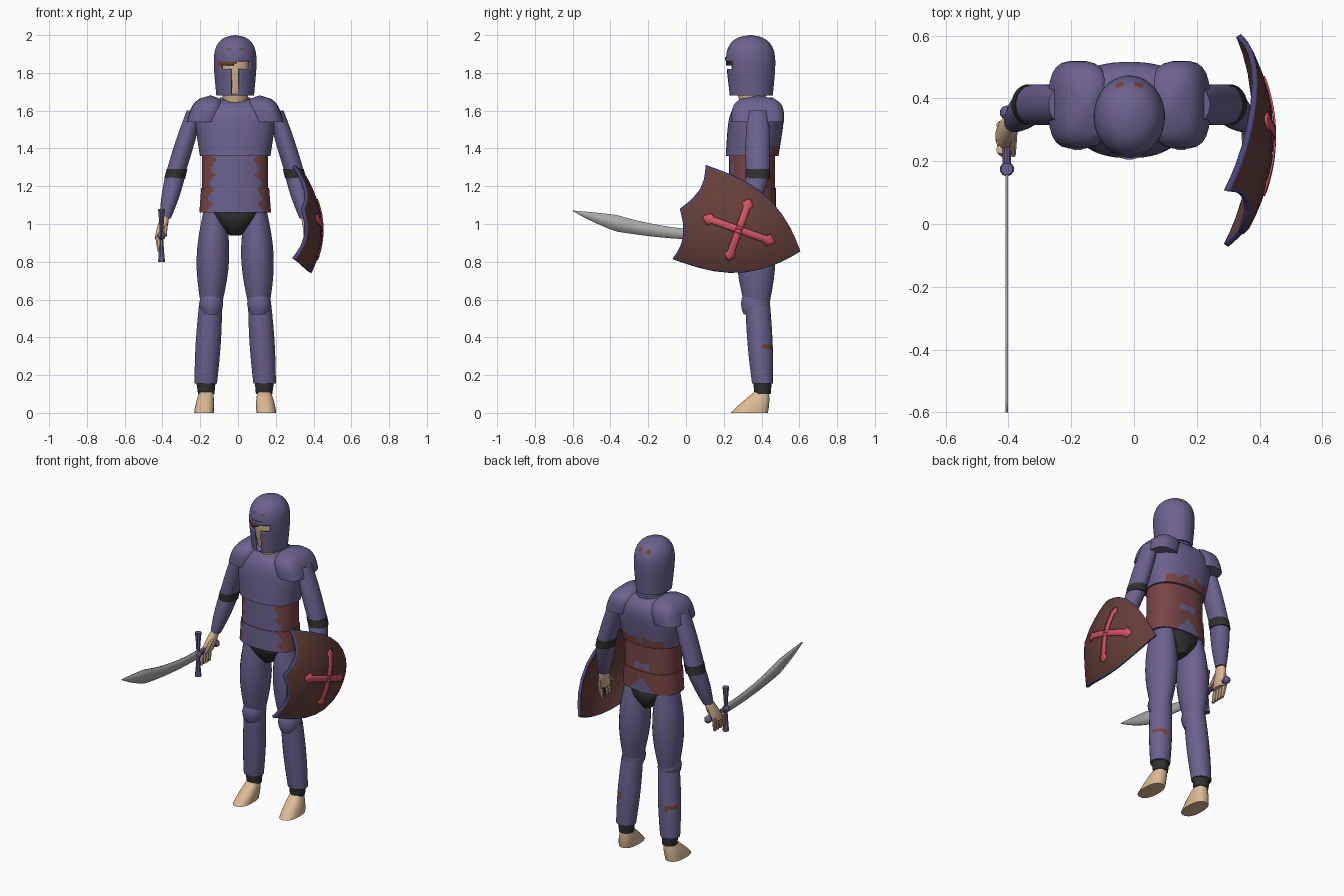
import bpy
import bmesh
import math

default_cube = bpy.data.objects.get("Cube")
if default_cube:
    bpy.data.objects.remove(default_cube, do_unlink=True)

BODY_X = -.015
BODY_Y = .35
ARM_Y = .38


def material(name, red, green, blue):
    new_material = bpy.data.materials.new(name)
    new_material.use_nodes = True
    new_material.diffuse_color = (red, green, blue, 1)
    shader = new_material.node_tree.nodes["Principled BSDF"]
    shader.inputs["Base Color"].default_value = (red, green, blue, 1)
    return new_material


ARMOUR = material("purple armour", .15, .12, .27)
SKIN = material("skin", .72, .49, .3)
DARK = material("dark cloth", .03, .03, .03)
RED = material("red cloth", .19, .06, .06)
LEATHER = material("shield brown", .13, .05, .04)
CROSS = material("cross red", .66, .09, .13)
STEEL = material("blade steel", .4, .4, .4)
RUST = material("rust", .17, .06, .03)
RIM = material("rim blue", .07, .06, .19)


def finish(name, mesh_builder, materials):
    bmesh.ops.recalc_face_normals(mesh_builder, faces=mesh_builder.faces)
    mesh = bpy.data.meshes.new(name)
    mesh_builder.to_mesh(mesh)
    mesh_builder.free()
    for item in materials:
        mesh.materials.append(item)
    part = bpy.data.objects.new(name, mesh)
    bpy.context.collection.objects.link(part)
    bpy.ops.object.select_all(action='DESELECT')
    part.select_set(True)
    bpy.context.view_layer.objects.active = part
    bpy.ops.object.shade_smooth_by_angle(angle=math.radians(40))
    return part


def thicken(part, thickness, offset=0):
    solid = part.modifiers.new("thickness", 'SOLIDIFY')
    solid.thickness = thickness
    solid.offset = offset


def mix(a, b, t):
    return a + (b - a) * t


def tube(name, materials, start, end, size, end_size=None, bulge=0, crown=0,
         corners=20, steps=8, power=2, rule=None, side=1):
    """Level oval rings from start to end; crown rounds off the end.
    The rule returns a material index for each face, or None for a hole."""
    end_size = end_size or size
    builder = bmesh.new()
    rings = []
    for step in range(steps + 1):
        t = step / steps
        x, y, z = (mix(a, b, t) for a, b in zip(start, end))
        swell = bulge * math.sin(math.pi * t)
        closing = max(.05, math.sqrt(1 - t ** crown)) if crown else 1
        width, depth = ((mix(a, b, t) + swell) * closing for a, b in zip(size, end_size))
        ring = []
        for corner in range(corners):
            turn = math.tau * (corner + .5) / corners
            c, s = math.cos(turn), math.sin(turn)
            across = x + width * math.copysign(abs(c) ** (2 / power), c)
            along = y + depth * math.copysign(abs(s) ** (2 / power), s)
            ring.append(builder.verts.new((BODY_X + side * across, along, z)))
        rings.append(ring)
    for low, high in zip(rings, rings[1:]):
        for i in range(corners):
            builder.faces.new((low[i - 1], low[i], high[i], high[i - 1]))
    builder.faces.new(rings[0])
    builder.faces.new(rings[-1])
    if rule:
        holes = []
        for face in builder.faces:
            centre = face.calc_center_median()
            choice = rule(centre.x - BODY_X, centre.y, centre.z)
            if choice is None:
                holes.append(face)
            else:
                face.material_index = choice
        bmesh.ops.delete(builder, geom=holes, context='FACES')
    return finish(name, builder, materials)


# Helmet with a T-shaped opening, and the head inside it
def helmet_rule(x, y, z):
    front = y < BODY_Y - .04
    eye_band = 1.82 < z < 1.86
    rusty_brow = eye_band and z > 1.84 and -.09 < x < 0
    nose_slot = abs(x) < .02 and z < 1.86
    rust_spot = .02 < abs(x) < .045 and (1.92 < z < 1.93 if front else 1.94 < z < 1.96 and y > .4)
    if front and rusty_brow:
        return 1
    if front and (nose_slot or eye_band and abs(x) < .07):
        return None
    return int(rust_spot)


helmet = tube("helmet", (ARMOUR, RUST), start=(0, .345, 1.68), end=(0, .34, 2),
              size=(.1, .115), end_size=(.13, .15), crown=5,
              corners=48, steps=32, rule=helmet_rule)
thicken(helmet, .01, offset=-1)
tube("head", [SKIN], start=(0, .35, 1.62), end=(0, .345, 1.96),
     size=(.06, .06), end_size=(.11, .145), crown=5)
tube("brow_ridge", [ARMOUR], start=(0, .335, 1.865), end=(0, .335, 1.885),
     size=(.09, .13), steps=2, corners=32)
tube("collar", [ARMOUR], start=(0, .375, 1.63), end=(0, ARM_Y, 1.67),
     size=(.1, .09), end_size=(.08, .085))


# Breastplate and belly, with torn red cloth on the sides and back
def tear(position):
    return .03 * abs(math.sin(position * 40))


def chest_rule(x, y, z):
    return int(y > .4 and abs(x) < .15 and z < 1.39 + tear(x))


def belly_rule(x, y, z):
    if y < BODY_Y:
        return int(abs(x) > mix(.12, .09, (z - 1.06) / .3) + tear(z))
    patch = abs(x) < .06 and abs(z - 1.22) < .01 + tear(x) / 2
    arch = abs(x) < .09 and z < 1.15 - abs(x)
    return int(not patch and not arch)


tube("breastplate", (ARMOUR, RED), start=(0, BODY_Y, 1.36), end=(0, .385, 1.67),
     size=(.187, .14), end_size=(.235, .155), crown=6,
     corners=48, steps=24, power=2.3, rule=chest_rule)
tube("belly_armour", (ARMOUR, RED), start=(0, BODY_Y, 1.19), end=(0, BODY_Y, 1.36),
     size=(.175, .122), corners=64, steps=16, power=2.4, rule=belly_rule)
tube("waist_skirt", (ARMOUR, RED), start=(0, BODY_Y, 1.06), end=(0, BODY_Y, 1.19),
     size=(.19, .126), end_size=(.18, .126), corners=64, steps=12, power=2.4, rule=belly_rule)
tube("pelvis", [DARK], start=(0, .37, .94), end=(0, .355, 1.08),
     size=(.03, .07), end_size=(.165, .11), bulge=.02)


def shin_rule(x, y, z):
    return int(y > .41 and abs(x) > .15 and .32 + tear(x) < z < .36)


# Arms and legs, repeated on both sides
for side, label in ((1, "left"), (-1, "right")):
    tube(label + "_pauldron", [ARMOUR], start=(.17, ARM_Y, 1.54), end=(.13, ARM_Y, 1.68),
         size=(.088, .14), crown=4, corners=24, power=3, side=side)
    tube(label + "_upper_arm", [ARMOUR], start=(.215, ARM_Y, 1.6), end=(.312, ARM_Y, 1.28),
         size=(.042, .056), end_size=(.052, .064), bulge=.005, side=side)
    tube(label + "_elbow_band", [DARK], start=(.308, ARM_Y, 1.29), end=(.32, ARM_Y, 1.24),
         size=(.056, .066), steps=3, side=side)
    tube(label + "_forearm", [ARMOUR], start=(.316, ARM_Y, 1.26), end=(.37, .326, 1.03),
         size=(.054, .063), end_size=(.03, .034), bulge=.006, side=side)
    tube(label + "_palm", [SKIN], start=(.37, .327, 1.05), end=(.4, .28, .92),
         size=(.022, .028), end_size=(.027, .052), bulge=.004, corners=12, side=side)
    for finger in range(4):
        knuckle = .315 - finger * .026
        tube(f"{label}_finger_{finger + 1}", [SKIN], start=(.41, knuckle, .94),
             end=(.4, knuckle - .015, .85), size=(.014, .014), end_size=(.01, .01),
             bulge=.002, corners=8, side=side)
    tube(label + "_thumb", [SKIN], start=(.37, .29, 1), end=(.37, .225, .935),
         size=(.014, .016), end_size=(.009, .012), corners=8, side=side)
    tube(label + "_thigh", [ARMOUR], start=(.11, .365, 1.06), end=(.126, .375, .58),
         size=(.06, .085), end_size=(.058, .068), bulge=.028, corners=24, side=side)
    tube(label + "_knee_guard", [ARMOUR], start=(.126, .368, .635), end=(.128, .368, .52),
         size=(.05, .064), bulge=.016, corners=12, steps=4, side=side)
    tube(label + "_shin", (ARMOUR, RUST), start=(.13, ARM_Y, .57), end=(.156, .405, .155),
         size=(.062, .066), end_size=(.06, .056), bulge=.006,
         corners=24, steps=20, rule=shin_rule, side=side)
    tube(label + "_ankle_cuff", [DARK], start=(.155, .405, .17), end=(.153, .405, .1),
         size=(.052, .05), end_size=(.044, .044), side=side)
    tube(label + "_foot", [SKIN], start=(.165, .335, 0), end=(.153, .4, .11),
         size=(.053, .1), end_size=(.036, .04), bulge=.004, power=2.4, side=side)

# Curved sword held forward in the right hand
SWORD_X = BODY_X - .39
GRIP_Z = .94
builder = bmesh.new()
upper, lower = [], []
for step in range(21):
    t = step / 20
    y, z = mix(.18, -.6, t), GRIP_Z + .13 * t * t
    half_width = (.025 + .036 * t * t) * min(1, (1 - t) * 3.4) + .001
    upper.append(builder.verts.new((SWORD_X, y, z + half_width)))
    lower.append(builder.verts.new((SWORD_X, y, z - half_width)))
for i in range(1, len(upper)):
    builder.faces.new((upper[i - 1], upper[i], lower[i], lower[i - 1]))
thicken(finish("sword_blade", builder, [STEEL]), .008)
tube("sword_guard", [ARMOUR], start=(-.39, .175, .8), end=(-.39, .175, 1.08),
     size=(.02, .02), bulge=-.009, corners=8)
bpy.ops.mesh.primitive_cylinder_add(vertices=10, radius=.014, depth=.18,
                                    location=(SWORD_X, .26, GRIP_Z), rotation=(math.pi / 2, 0, 0))
bpy.context.object.name = "sword_grip"
bpy.context.object.data.materials.append(ARMOUR)
for name, y in (("guard_knob", .175), ("sword_pommel", .355)):
    bpy.ops.mesh.primitive_uv_sphere_add(segments=10, ring_count=6, radius=.023,
                                         location=(SWORD_X, y, GRIP_Z))
    bpy.context.object.name = name
    bpy.context.object.data.materials.append(ARMOUR)


# Domed shield: u runs from its top edge to its point, v runs across
def on_shield(u, v, lift=0):
    x = .437 + lift - .9 * u * u - 1.1 * v * v
    tilt = math.radians(19.5)
    c, s = math.cos(tilt), math.sin(tilt)
    return (x, .28 + c * u + s * v, .97 - s * u + c * v)


CELLS = 12
spacing = [-math.cos(math.pi * i / CELLS) for i in range(CELLS + 1)]
builder = bmesh.new()
rows = []
for row in spacing:
    s = (row + 1) / 2
    line = []
    for q in spacing:
        scallop = .05 * abs(q) + .04 * math.sin(math.pi * abs(q)) - .327
        line.append(builder.verts.new(on_shield(mix(scallop, .34, s), .26 * q * (1.001 - s ** 3))))
    rows.append(line)
for i in range(CELLS):
    for j in range(CELLS):
        face = builder.faces.new((rows[i][j], rows[i][j + 1], rows[i + 1][j + 1], rows[i + 1][j]))
        face.material_index = int(i in (0, CELLS - 1) or j in (0, CELLS - 1))
thicken(finish("shield", builder, (LEATHER, RIM)), .018)

# Cross plate following the dome, with arrow-shaped ends
builder = bmesh.new()
for length, upright in ((.2, False), (-.2, False), (.17, True), (-.17, True)):
    previous = None
    for step in range(CELLS + 1):
        t = step / CELLS
        half_width = .019 if t < .8 else .16 * (1.04 - t)
        line = []
        for edge in (-1, 0, 1):
            u, v = length * t, half_width * edge
            line.append(builder.verts.new(on_shield(*((v, u) if upright else (u, v)), lift=.013)))
        if previous:
            for k in range(2):
                builder.faces.new((previous[k], previous[k + 1], line[k + 1], line[k]))
        previous = line
thicken(finish("shield_cross", builder, [CROSS]), .006)

# Bar held by the left hand behind the shield
tube("shield_handle", [DARK], start=(.4, .285, .86), end=(.4, .285, 1.04),
     size=(.012, .012), corners=8, steps=2)
